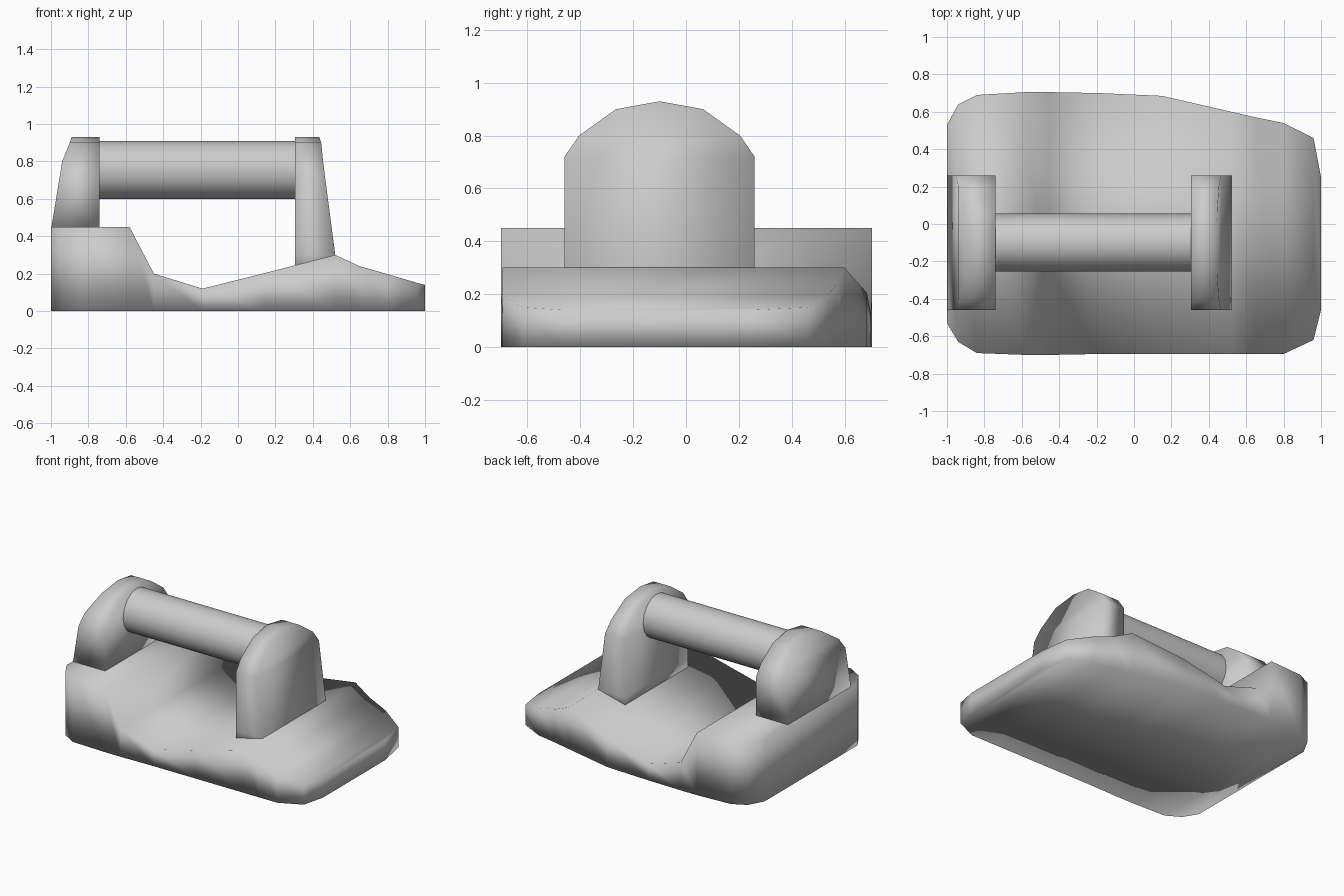
import bpy, bmesh, math

if "Cube" in bpy.data.objects:
    bpy.data.objects.remove(bpy.data.objects["Cube"])


def loft(name, rings):
    """Skin a list of four-point rings into a closed, smooth-shaded solid."""
    bm = bmesh.new()
    rows = [[bm.verts.new(p) for p in ring] for ring in rings]
    for a, b in zip(rows, rows[1:]):
        for i in range(4):
            j = (i + 1) % 4
            bm.faces.new((a[i], a[j], b[j], b[i]))
    bm.faces.new(rows[0])
    bm.faces.new(rows[-1])
    bmesh.ops.remove_doubles(bm, verts=bm.verts, dist=0.0005)
    bmesh.ops.recalc_face_normals(bm, faces=bm.faces)
    for f in bm.faces:
        f.smooth = True
    mesh = bpy.data.meshes.new(name)
    bm.to_mesh(mesh)
    bm.free()
    ob = bpy.data.objects.new(name, mesh)
    bpy.context.collection.objects.link(ob)
    return ob


# Base: stations along x as (x, front y, back y, top z)
stations = [
    (-1.00, -0.53, 0.53, 0.45), (-0.94, -0.63, 0.64, 0.45),
    (-0.84, -0.69, 0.69, 0.45), (-0.58, -0.70, 0.705, 0.45),
    (-0.45, -0.70, 0.705, 0.20), (-0.19, -0.695, 0.70, 0.12),
    (0.15, -0.695, 0.685, 0.205), (0.52, -0.695, 0.60, 0.30),
    (0.65, -0.695, 0.57, 0.24), (0.80, -0.695, 0.54, 0.197),
    (0.96, -0.62, 0.46, 0.15), (1.00, -0.46, 0.25, 0.14),
]
loft("base", [[(x, f, 0), (x, b, 0), (x, b, z), (x, f, z)]
              for x, f, b, z in stations])

MID_Y = -0.10


def support(name, inner, rows):
    """Arched upright: rows of (z, half width, outer x), flat inner face."""
    loft(name, [[(inner, MID_Y - w, z), (outer, MID_Y - w, z),
                 (outer, MID_Y + w, z), (inner, MID_Y + w, z)]
                for z, w, outer in rows])


# Uprights share the same arch and differ in their outer slope
arch = [(0.72, 0.36), (0.80, 0.305), (0.90, 0.165), (0.93, 0.0)]
left_outer = [-0.953, -0.94, -0.90, -0.89]
right_outer = [0.465, 0.455, 0.445, 0.435]
support("left_support", -0.74, [(0.44, 0.36, -0.999)] +
        [(z, w, x) for (z, w), x in zip(arch, left_outer)])
support("right_support", 0.305, [(0.20, 0.36, 0.50), (0.30, 0.36, 0.52)] +
        [(z, w, x) for (z, w), x in zip(arch, right_outer)])

# Grip bar between the uprights
bpy.ops.mesh.primitive_cylinder_add(
    vertices=16, radius=0.155, depth=1.07,
    location=(-0.218, MID_Y, 0.755), rotation=(0, math.pi / 2, 0))
bar = bpy.context.object
bar.name = "grip_bar"
bpy.ops.object.shade_smooth_by_angle(angle=math.radians(40))
